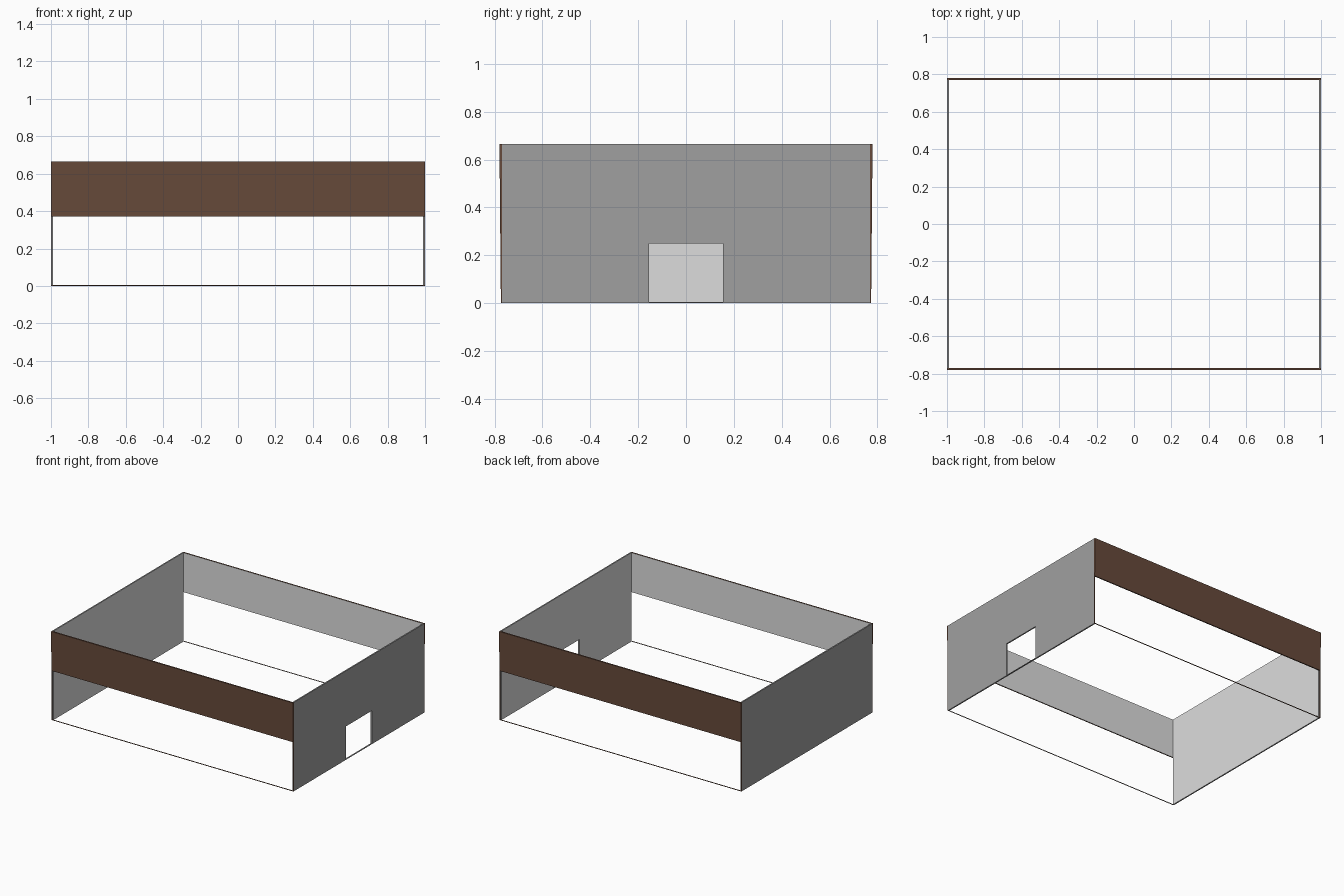
import bpy, bmesh
from mathutils import Vector

if "Cube" in bpy.data.objects:
    bpy.data.objects.remove(bpy.data.objects["Cube"])

L, H = 1.0, 0.665             # half length, height
Y_IN, Y_TOP, Y_BOT = 0.769, 0.78, 0.774
X_IN = 0.99
SILL = 0.004


def material(name, rgb):
    m = bpy.data.materials.new(name)
    m.diffuse_color = (*rgb, 1)
    m.use_nodes = True
    m.node_tree.nodes["Principled BSDF"].inputs["Base Color"].default_value = m.diffuse_color
    return m


brown = material("brown cladding", (0.134, 0.068, 0.043))
dark = material("dark grey wall", (0.353, 0.353, 0.353))
light = material("light grey lining", (0.72, 0.72, 0.72))


def wall(name, profile, place, outward, outer_mat):
    """Extrude a (u, z) profile; place(u, z, outer) gives the 3D point.
    Faces turned inward get the light lining."""
    bm = bmesh.new()
    inner = [bm.verts.new(place(u, z, False)) for u, z in profile]
    outer = [bm.verts.new(place(u, z, True)) for u, z in profile]
    n = len(profile)
    bm.faces.new(inner)
    bm.faces.new(outer[::-1])
    for i in range(n):
        j = (i + 1) % n
        bm.faces.new((inner[j], inner[i], outer[i], outer[j]))
    bmesh.ops.recalc_face_normals(bm, faces=bm.faces)
    for f in bm.faces:
        f.material_index = 1 if f.normal.dot(Vector(outward)) < -0.5 else 0
    me = bpy.data.meshes.new(name)
    bm.to_mesh(me)
    bm.free()
    me.materials.append(outer_mat)
    me.materials.append(light)
    ob = bpy.data.objects.new(name, me)
    bpy.context.collection.objects.link(ob)


def rect(a, b, z0, z1):
    return [(a, z0), (b, z0), (b, z1), (a, z1)]


def notched(half, gap, top):
    """Wall outline with an opening rising from the ground."""
    return [(-half, 0), (-gap, 0), (-gap, top), (gap, top),
            (gap, 0), (half, 0), (half, H), (-half, H)]


# Front and back walls: clad panel over a wide opening, leaning slightly out
for s, side in ((-1, "front"), (1, "back")):
    def place(u, z, out, s=s):
        return (u, s * (Y_BOT + (Y_TOP - Y_BOT) * z / H if out else Y_IN), z)
    wall(side + "_wall", notched(L, L - 0.003, 0.37), place, (0, s, 0), brown)
    wall(side + "_sill", rect(-L + 0.003, L - 0.003, 0, SILL), place, (0, s, 0), brown)

# Side walls: plain on the left, doorway on the right
for s, side in ((-1, "left"), (1, "right")):
    def place(u, z, out, s=s):
        return (s * (L if out else X_IN), u, z)
    if s < 0:
        wall("left_wall", rect(-Y_IN, Y_IN, 0, H), place, (s, 0, 0), dark)
    else:
        wall("right_wall", notched(Y_IN, 0.154, 0.25), place, (s, 0, 0), dark)
        wall("door_sill", rect(-0.154, 0.154, 0, SILL), place, (s, 0, 0), dark)
